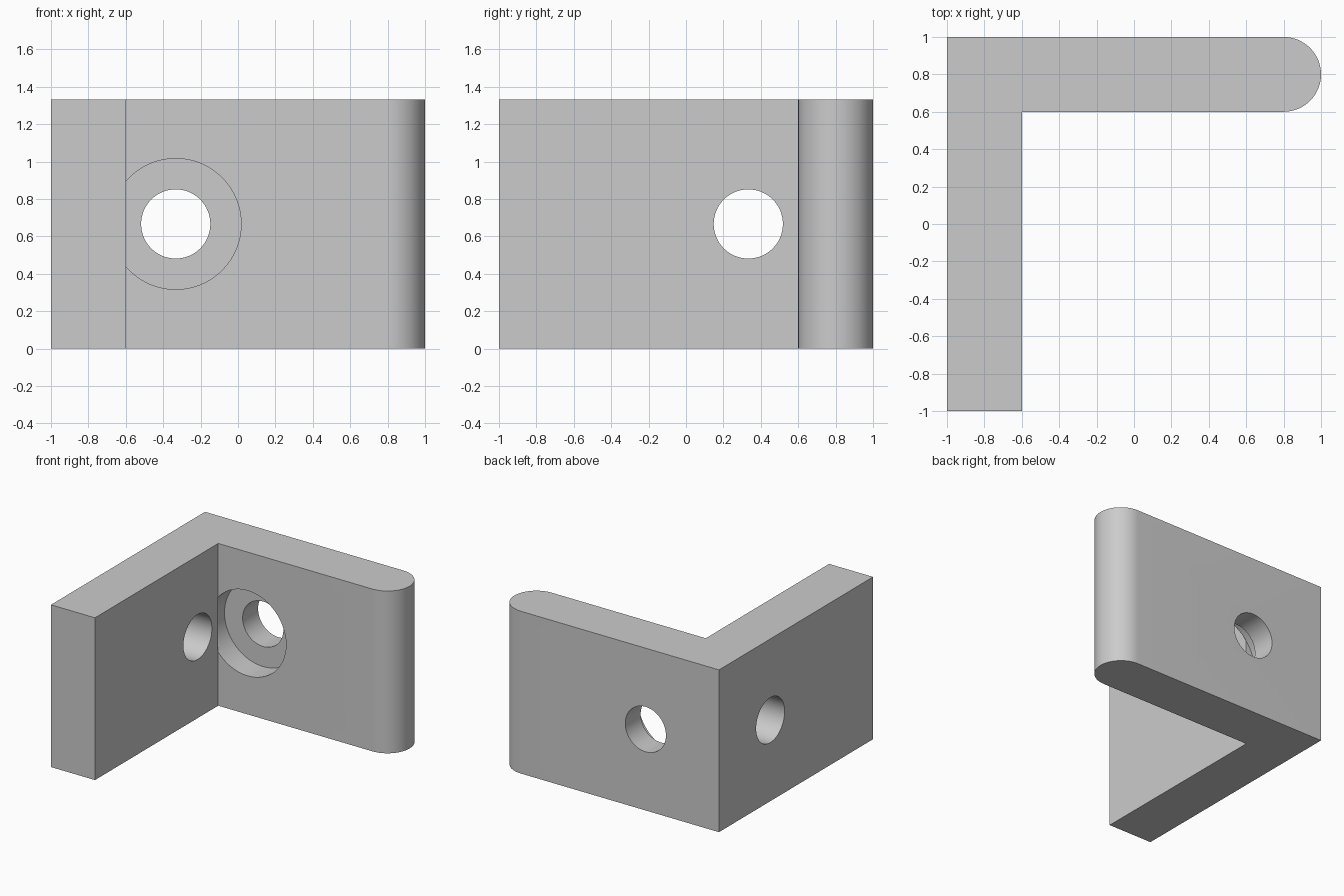
import bpy, bmesh, math
from mathutils import Vector

if "Cube" in bpy.data.objects:
    bpy.data.objects.remove(bpy.data.objects["Cube"])

H = 4 / 3      # bracket height
MID = H / 2    # hole height

# L-shaped profile with a rounded end on the back leg
profile = [(-1, -1), (-0.6, -1), (-0.6, 0.6)]
for i in range(33):
    a = -math.pi / 2 + math.pi * i / 32
    profile.append((0.8 + 0.2 * math.cos(a), 0.8 + 0.2 * math.sin(a)))
profile.append((-1, 1))

bm = bmesh.new()
base = bm.faces.new([bm.verts.new((x, y, 0)) for x, y in profile])
top = bmesh.ops.extrude_face_region(bm, geom=[base])["geom"]
bmesh.ops.translate(bm, vec=(0, 0, H),
                    verts=[v for v in top if isinstance(v, bmesh.types.BMVert)])
bmesh.ops.recalc_face_normals(bm, faces=bm.faces)
mesh = bpy.data.meshes.new("corner_bracket")
bm.to_mesh(mesh)
bm.free()
bracket = bpy.data.objects.new("corner_bracket", mesh)
bpy.context.collection.objects.link(bracket)


def drill(name, start, end, radius):
    """Cut a round hole running from start to end."""
    start, end = Vector(start), Vector(end)
    axis = end - start
    bpy.ops.mesh.primitive_cylinder_add(
        vertices=64, radius=radius, depth=axis.length, location=(start + end) / 2,
        rotation=axis.to_track_quat('Z', 'Y').to_euler())
    cutter = bpy.context.object
    cutter.name = name
    cutter.hide_render = True
    mod = bracket.modifiers.new(name, 'BOOLEAN')
    mod.operation = 'DIFFERENCE'
    mod.solver = 'EXACT'
    mod.object = cutter
    bpy.context.view_layer.objects.active = bracket
    bpy.ops.object.modifier_apply(modifier=name)
    bpy.data.objects.remove(cutter)


# Counterbore runs slightly under the side leg; both legs get a through hole
drill("counterbore", (-0.333, 0.6, MID), (-0.333, 0.8, MID), 0.35)
drill("back_hole", (-0.333, 0.7, MID), (-0.333, 1.2, MID), 0.185)
drill("side_hole", (-1.2, 0.333, MID), (-0.4, 0.333, MID), 0.185)

# Smooth round walls, sharp edges
bpy.ops.object.select_all(action='DESELECT')
bracket.select_set(True)
bpy.context.view_layer.objects.active = bracket
bpy.ops.object.shade_smooth_by_angle(angle=math.radians(30))
